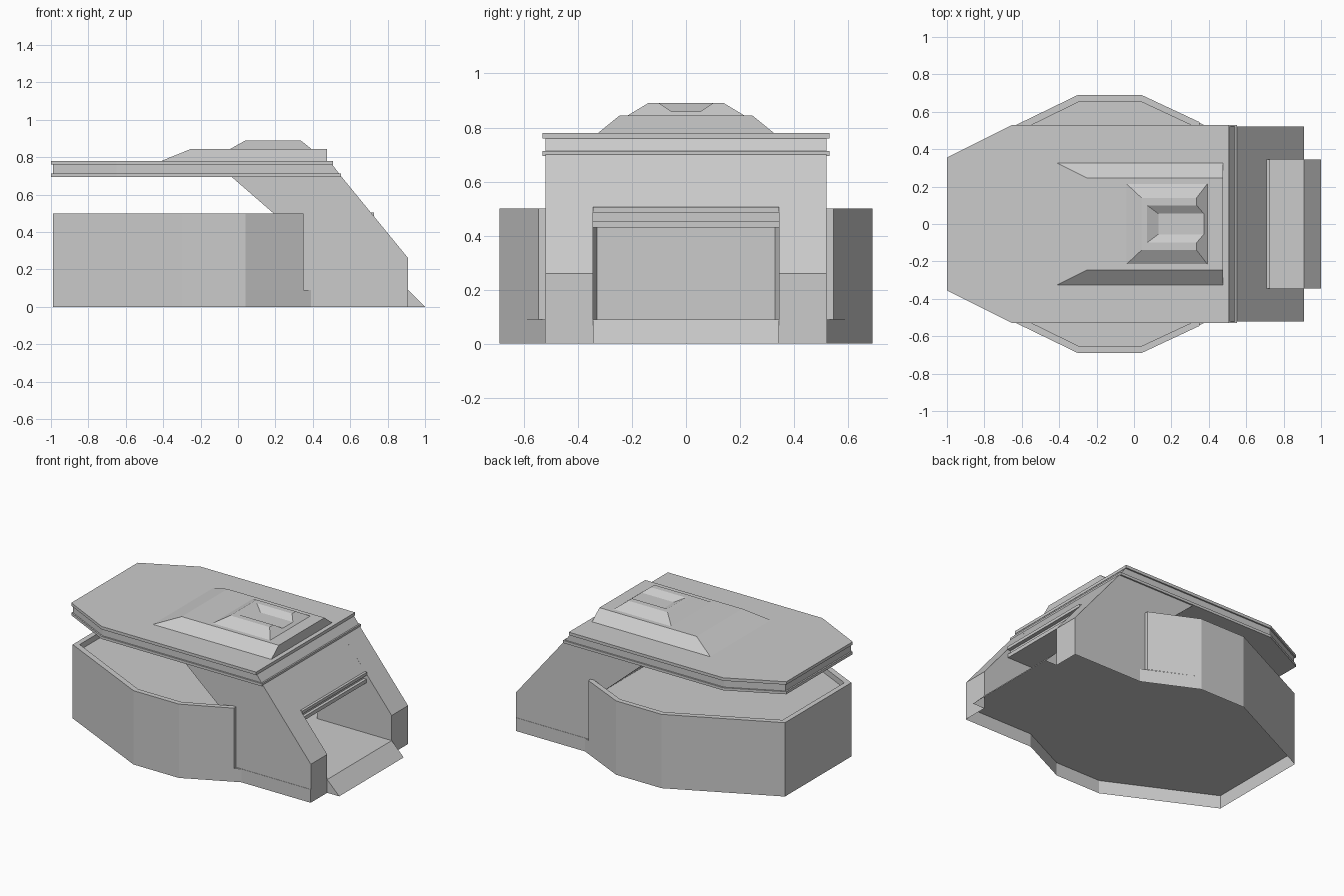
import bpy, bmesh

if "Cube" in bpy.data.objects:
    bpy.data.objects.remove(bpy.data.objects["Cube"])


def finish(name, bm):
    bmesh.ops.remove_doubles(bm, verts=bm.verts, dist=1e-5)
    bmesh.ops.recalc_face_normals(bm, faces=bm.faces)
    me = bpy.data.meshes.new(name)
    bm.to_mesh(me)
    bm.free()
    ob = bpy.data.objects.new(name, me)
    bpy.context.collection.objects.link(ob)
    return ob


def loft(name, a, b):
    """Closed solid between two matching rings of 3D points."""
    bm = bmesh.new()
    va, vb = [bm.verts.new(p) for p in a], [bm.verts.new(p) for p in b]
    bm.faces.new(va)
    bm.faces.new(vb)
    for i in range(len(a)):
        j = (i + 1) % len(a)
        bm.faces.new((va[i], va[j], vb[j], vb[i]))
    return finish(name, bm)


def slab(name, half, z0, z1):
    """Horizontal plate from a half outline mirrored in y."""
    ring = half + [(x, -y) for x, y in reversed(half)]
    return loft(name, [(x, y, z0) for x, y in ring], [(x, y, z1) for x, y in ring])


def side_profile(name, pts, y0, y1):
    """Side (x, z) profile extruded along y."""
    return loft(name, [(x, y0, z) for x, z in pts], [(x, y1, z) for x, z in pts])


def frustum(name, lo, hi):
    """Tapered block; lo and hi are (x0, x1, half_width, z)."""
    def ring(x0, x1, w, z):
        return [(x0, -w, z), (x1, -w, z), (x1, w, z), (x0, w, z)]
    return loft(name, ring(*lo), ring(*hi))


def sheet(name, rows):
    """Open strip of quads through rows of equal length."""
    bm = bmesh.new()
    vs = [[bm.verts.new(p) for p in r] for r in rows]
    for r, s in zip(vs, vs[1:]):
        for i in range(len(r) - 1):
            bm.faces.new((r[i], r[i + 1], s[i + 1], s[i]))
    return finish(name, bm)


def mirrored(half):
    return [(x, -y) for x, y in reversed(half)] + half


FLOOR = 0.09
outer = [(-.99, .355), (-.3, .69), (.04, .69), (.35, .545)]
inner = [(-.955, .33), (-.29, .655), (.035, .655), (.35, .508)]
skirt = outer[:3] + [(.39, .522), (.91, .522), (.91, .345)]


def at(half, z):
    pts = mirrored(half)
    return [(x, y, z) for x, y in pts]


# Rear tub: thick wall with an open front end
o, n = at(outer, .5), at(inner, .5)
tub = sheet("tub_wall", [at(outer, FLOOR), o, n, at(inner, FLOOR)])
for s in (1, -1):
    (xo, yo), (xi, yi) = outer[-1], inner[-1]
    sheet("tub_wall_end", [[(xo, s * yo, FLOOR), (xi, s * yi, FLOOR)],
                           [(xo, s * yo, .5), (xi, s * yi, .5)]])

# Thin skirt under the floor, open below
sheet("skirt", [at(skirt, 0), at(skirt, FLOOR)])
bm = bmesh.new()
bm.faces.new([bm.verts.new(p) for p in at(skirt, FLOOR)])
finish("floor", bm)

# Recessed deck inside the tub rim
slab("tub_deck", inner, .435, .462)

# Sloping side pylons
pylon = [(-.04, .70), (.55, .70), (.91, .26), (.91, FLOOR), (.35, FLOOR),
         (.35, .36), (.19, .5)]
for s in (1, -1):
    side_profile("pylon", pylon, s * .345, s * .52)

# Bridge between the pylons with a ridged door lintel
bridge = [(-.04, .70), (.55, .70), (.709, .505), (.726, .505), (.726, .485),
          (.70, .485), (.70, .455), (.72, .455), (.72, .43), (.27, .43), (.19, .5)]
side_profile("bridge", bridge, -.345, .345)

# Entry ramp
sheet("ramp", [[(.91, -.345, FLOOR), (.91, .345, FLOOR)],
               [(1, -.345, 0), (1, .345, 0)]])
for s in (1, -1):
    bm = bmesh.new()
    bm.faces.new([bm.verts.new((x, s * .345, z)) for x, z in ((.91, 0), (1, 0), (.91, FLOOR))])
    finish("ramp_side", bm)

# Layered roof
def roof_outline(x_front, inset=0):
    return [(-1 + inset, .355 - inset / 2), (-.65, .53 - inset), (x_front, .53 - inset)]


slab("roof_lower_plate", roof_outline(.55), .695, .713)
core_lo, core_hi = roof_outline(.54, .01), roof_outline(.505, .01)
loft("roof_core", [(x, y, .713) for x, y in core_lo + [(x, -y) for x, y in core_lo[::-1]]],
     [(x, y, .76) for x, y in core_hi + [(x, -y) for x, y in core_hi[::-1]]])
slab("roof_upper_plate", roof_outline(.507), .76, .78)

# Raised roof housing in two tiers
frustum("housing_lower", (-.41, .477, .325, .78), (-.25, .477, .245, .845))
top = frustum("housing_upper", (-.04, .392, .215, .845), (.04, .335, .14, .89))

# Channel cut in the upper tier, open to the front
cutter = frustum("channel_cutter", (.13, .6, .055, .86), (.01, .6, .145, .92))
cutter.hide_render = True
cutter.hide_viewport = True
cut = top.modifiers.new("channel", 'BOOLEAN')
cut.operation = 'DIFFERENCE'
cut.solver = 'EXACT'
cut.object = cutter
